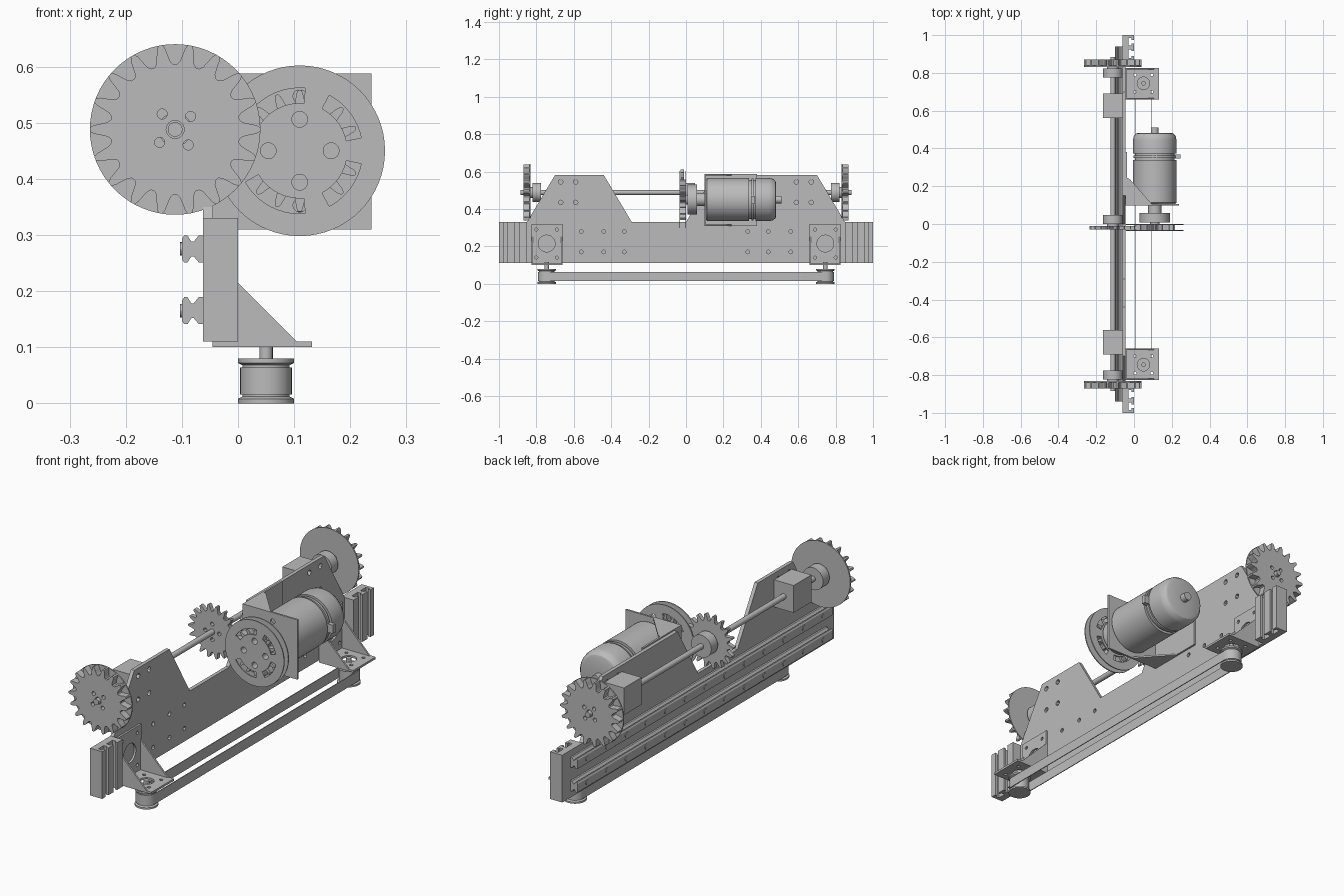
import bpy, bmesh
from math import pi, sin, cos, radians, hypot
from mathutils import Matrix, Vector

if "Cube" in bpy.data.objects:
    bpy.data.objects.remove(bpy.data.objects["Cube"])

grey = bpy.data.materials.new("machined grey")
grey.use_nodes = True
grey.diffuse_color = (0.5, 0.5, 0.5, 1)
grey.node_tree.nodes["Principled BSDF"].inputs["Base Color"].default_value = (0.5, 0.5, 0.5, 1)

# Local u, v, w directions for parts drawn square to each axis
AXES = {"x": ((0, 1, 0), (0, 0, 1), (1, 0, 0)),
        "y": ((1, 0, 0), (0, 0, 1), (0, -1, 0)),
        "z": ((1, 0, 0), (0, 1, 0), (0, 0, 1))}


def place(axis):
    return Matrix([Vector(c) for c in AXES[axis]]).transposed().to_4x4()


def add(name, mesh):
    mesh.materials.clear()
    mesh.materials.append(grey)
    ob = bpy.data.objects.new(name, mesh)
    bpy.context.scene.collection.objects.link(ob)
    bpy.ops.object.select_all(action="DESELECT")
    ob.select_set(True)
    bpy.context.view_layer.objects.active = ob
    bpy.ops.object.shade_smooth_by_angle(angle=radians(30))
    return ob


def circle(u, v, r, n=24):
    return [(u + r * cos(2 * pi * i / n), v + r * sin(2 * pi * i / n)) for i in range(n)]


def slab(name, axis, outline, a, b, holes=()):
    """Flat outline with holes, filling the span a to b along an axis."""
    cu = bpy.data.curves.new(name, "CURVE")
    cu.dimensions, cu.fill_mode, cu.extrude = "2D", "BOTH", abs(b - a) / 2
    for loop in [outline, *holes]:
        sp = cu.splines.new("POLY")
        sp.points.add(len(loop) - 1)
        for p, (u, v) in zip(sp.points, loop):
            p.co = (u, v, 0, 1)
        sp.use_cyclic_u = True
    tmp = bpy.data.objects.new(name + " outline", cu)
    bpy.context.scene.collection.objects.link(tmp)
    mesh = bpy.data.meshes.new_from_object(tmp.evaluated_get(bpy.context.evaluated_depsgraph_get()))
    bpy.data.objects.remove(tmp)
    shift = Vector([(a + b) / 2 if c == axis else 0 for c in "xyz"])
    mesh.transform(Matrix.Translation(shift) @ place(axis))
    bm = bmesh.new()
    bm.from_mesh(mesh)
    bmesh.ops.remove_doubles(bm, verts=bm.verts, dist=1e-5)
    bmesh.ops.recalc_face_normals(bm, faces=bm.faces)
    bm.to_mesh(mesh)
    bm.free()
    return add(name, mesh)


def rect(u0, u1, v0, v1):
    return [(u0, v0), (u1, v0), (u1, v1), (u0, v1)]


def lathe(name, axis, u, v, profile, n=40):
    """Turn (radius, position) pairs about an axis line through u, v."""
    bm = bmesh.new()
    sign = -1 if axis == "y" else 1
    rings = [[bm.verts.new((x, y, sign * h)) for x, y in circle(u, v, r, n)] for r, h in profile]
    for a, b in zip(rings, rings[1:]):
        for i in range(n):
            bm.faces.new((a[i], a[(i + 1) % n], b[(i + 1) % n], b[i]))
    bm.faces.new(rings[0])
    bm.faces.new(rings[-1])
    bmesh.ops.recalc_face_normals(bm, faces=bm.faces)
    mesh = bpy.data.meshes.new(name)
    bm.to_mesh(mesh)
    bm.free()
    mesh.transform(place(axis))
    return add(name, mesh)


def gear(u, v, root, tip, teeth):
    shape = [(-.42, 0), (-.3, .15), (-.22, .45), (-.15, .8), (-.07, 1),
             (.07, 1), (.15, .8), (.22, .45), (.3, .15), (.42, 0)]
    pts = []
    for t in range(teeth):
        for f, k in shape:
            a, r = 2 * pi * (t + f) / teeth, root + (tip - root) * k
            pts.append((u + r * cos(a), v + r * sin(a)))
    return pts


def arc_slot(u, v, r0, r1, a0, a1, n=10):
    steps = [radians(a0 + (a1 - a0) * i / n) for i in range(n + 1)]
    return ([(u + r1 * cos(a), v + r1 * sin(a)) for a in steps]
            + [(u + r0 * cos(a), v + r0 * sin(a)) for a in reversed(steps)])


SX, SZ = -0.112, 0.488      # drive shaft line
MX, MZ = 0.11, 0.45         # motor line
BX, BY = 0.05, 0.745        # belt pulleys

# Main plate with two raised shoulders
plate = [(-1, .11), (1, .11), (1, .33), (.85, .33), (.7, .582), (.15, .582), (0, .33),
         (-.29, .33), (-.44, .582), (-.7, .582), (-.85, .33), (-1, .33)]
holes = [circle(s * y, z, .01, 12) for s in (-1, 1) for y in (.33, .44, .56) for z in (.17, .28)]
holes += [circle(s * y, z, .012, 12) for s in (-1, 1) for y in (.59, .67) for z in (.435, .545)]
slab("main_plate", "x", plate, -.062, -.045, holes)

# Two guide rails with a row of bolt heads
for label, z in (("lower", .165), ("upper", .275)):
    half = [(-.062, .024), (-.07, .024), (-.079, .013), (-.083, .013), (-.09, .024), (-.096, .024), (-.1, .018)]
    outline = [(x, z + h) for x, h in half] + [(x, z - h) for x, h in reversed(half)]
    slab(label + "_guide_rail", "y", outline, -.94, .94)
    for i in range(13):
        lathe(label + "_rail_bolt", "x", -.87 + i * .145, z, [(.012, -.1), (.012, -.103)], 12)

# Parts repeated at both ends
for label, s in (("front", -1), ("back", 1)):
    def span(a, b):
        return sorted((s * a, s * b))

    # Slotted upright
    e = [(-.045, .85), (-.045, 1), (0, 1), (0, .975), (-.012, .975), (-.012, .985), (-.03, .985), (-.03, .945),
         (-.012, .945), (-.012, .955), (0, .955), (0, .915), (-.012, .915), (-.012, .925), (-.03, .925),
         (-.03, .88), (-.012, .88), (-.012, .89), (0, .89), (0, .85)]
    slab(label + "_slotted_upright", "z", [(x, s * y) for x, y in e], .11, .33)

    # Corner bracket: wall, shelf and gussets
    y0, y1 = span(.66, .825)
    small = [(dy, dz) for dy in (-.055, .055) for dz in (-1, 1)]
    slab(label + "_bracket_wall", "x", rect(y0, y1, .1, .32), -.045, -.036,
         [circle(s * BY, .215, .045)] + [circle(s * BY + a, .215 + b * .075, .008, 12) for a, b in small])
    slab(label + "_bracket_shelf", "z", rect(-.045, .132, y0, y1), .1, .11,
         [circle(BX, s * BY, .033)] + [circle(BX + a * .8, s * BY + b * .045, .008, 12) for a, b in small])
    for g in (.66, .817):
        slab(label + "_bracket_gusset", "y", [(-.04, .11), (.105, .11), (0, .215), (-.04, .255)], *span(g, g + .008))

    # Belt pulley
    lathe(label + "_belt_pulley", "z", BX, s * BY,
          [(.05, 0), (.05, .008), (.042, .012), (.042, .068), (.05, .072), (.05, .08)])
    lathe(label + "_pulley_spindle", "z", BX, s * BY, [(.012, .08), (.012, .115)], 16)

    # Wheel sprocket with inner flange, hub and bearing block
    bolt = [circle(SX, SZ, .016)] + [circle(SX + .036 * cos(a), SZ + .036 * sin(a), .009, 14)
                                    for a in [radians(40 + 90 * i) for i in range(4)]]
    slab(label + "_sprocket", "y", gear(SX, SZ, .116, .152, 18), *span(.838, .87), bolt)
    slab(label + "_sprocket_flange", "y", circle(SX, SZ, .152, 64), *span(.832, .838), bolt)
    lathe(label + "_sprocket_hub", "y", SX, SZ, [(.052, s * .775), (.052, s * .822), (.03, s * .822), (.03, s * .833)])
    slab(label + "_bearing_block", "y", rect(-.163, -.062, .425, .552), *span(.56, .69))

# Drive shaft and its middle gear
lathe("drive_shaft", "y", SX, SZ, [(.013, -.885), (.013, .885)], 24)
slab("shaft_gear", "y", gear(SX, SZ, .095, .124, 18), -.03, -.01,
     [circle(SX + .036 * cos(i * pi / 2), SZ + .036 * sin(i * pi / 2), .009, 12) for i in range(4)])
lathe("shaft_gear_hub", "y", SX, SZ, [(.03, -.01), (.03, 0), (.052, 0), (.052, .048)])

# Flanged motor gear
windows = [arc_slot(MX, MZ, .085, .112, a, b) for a, b in ((12, 62), (85, 150), (-62, -12), (-150, -85))]
windows += [circle(MX + .056 * cos(i * pi / 2), MZ + .056 * sin(i * pi / 2), .014) for i in range(4)]
for label, y in (("front", -.036), ("rear", -.004)):
    slab(label + "_gear_flange", "y", circle(MX, MZ, .152, 64), y, y + .005, windows)
slab("motor_gear", "y", gear(MX, MZ, .075, .108, 16), -.031, -.004, windows[4:])
lathe("motor_gear_hub", "y", MX, MZ, [(.08, .008), (.08, .058), (.035, .058), (.035, .1)])
lathe("motor_shaft", "y", MX, MZ, [(.025, -.036), (.025, .1)], 24)

# Motor with waist ring and rounded cap
lathe("motor_body", "y", MX, MZ, [(.108, .107), (.115, .113), (.115, .338), (.104, .338), (.104, .372), (.115, .372),
      (.115, .445), (.111, .464), (.1, .478), (.09, .482), (.02, .482), (.02, .51), (.008, .51)], 56)
slab("motor_band", "y", circle(MX, MZ, .112, 48), .35, .362, [circle(MX, MZ, .1, 48)])
slab("motor_terminal", "y", rect(.175, .245, .43, .47), .348, .368)

# Motor mount: face, side wall and corner gussets
slab("motor_mount_face", "y", rect(-.045, .238, .31, .588), .098, .107,
     [circle(MX + a, MZ + b, .012, 14) for a, b in ((0, .097), (0, -.097))])
slab("motor_mount_wall", "x", rect(.098, .38, .31, .588), -.045, -.036)
for label, z in (("lower", .31), ("upper", .58)):
    slab(label + "_mount_gusset", "z", [(-.045, .1), (.1, .1), (-.02, .235), (-.045, .25)], z, z + .008)

# Belt running round both pulleys
def stadium(r, n=16):
    return [(BX + r * cos(pi * i / n + t), s * BY + r * sin(pi * i / n + t))
            for s, t in ((1, 0), (-1, pi)) for i in range(n + 1)]


slab("drive_belt", "z", stadium(.046), .016, .064, [stadium(.042)])
